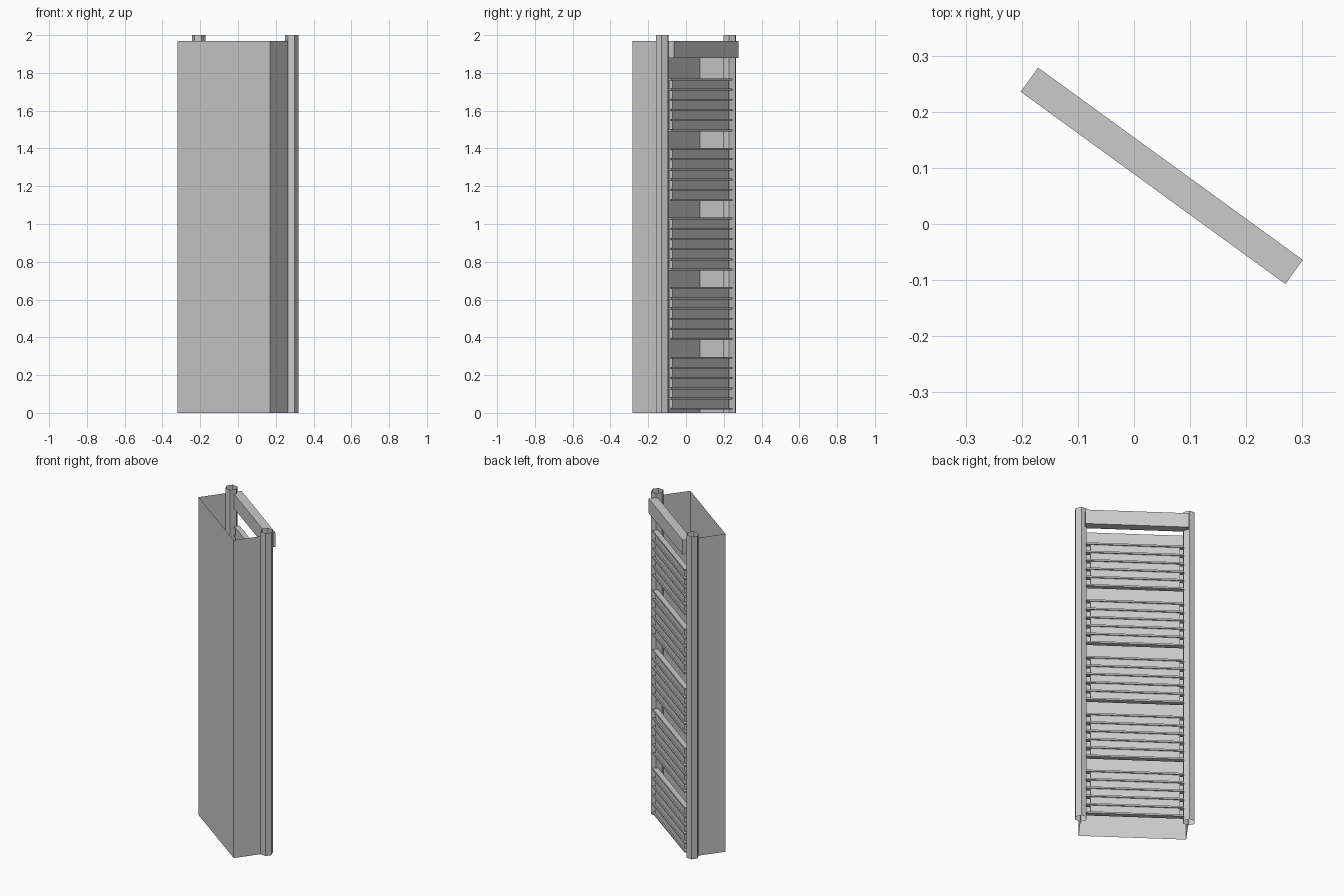
import bpy, bmesh
from math import sin, cos, pi, radians
from mathutils import Matrix

if "Cube" in bpy.data.objects:
    bpy.data.objects.remove(bpy.data.objects["Cube"])

TURN = Matrix.Rotation(radians(-36), 4, 'Z')   # whole cabinet is turned in plan


def finish(name, bm, fix_normals=True):
    if fix_normals:
        bmesh.ops.recalc_face_normals(bm, faces=bm.faces)
    bm.transform(TURN)
    mesh = bpy.data.meshes.new(name)
    bm.to_mesh(mesh)
    bm.free()
    obj = bpy.data.objects.new(name, mesh)
    bpy.context.collection.objects.link(obj)
    return obj


def box(name, x0, x1, y0, y1, z0, z1):
    bm = bmesh.new()
    m = Matrix.Translation(((x0 + x1) / 2, (y0 + y1) / 2, (z0 + z1) / 2)) \
        @ Matrix.Diagonal((x1 - x0, y1 - y0, z1 - z0, 1))
    bmesh.ops.create_cube(bm, size=1, matrix=m)
    return finish(name, bm)


def wall(name, profile, z0, z1, closed=False):
    """Thin sheet: a plan outline raised from z0 to z1, open top and bottom."""
    bm = bmesh.new()
    low = [bm.verts.new((x, y, z0)) for x, y in profile]
    high = [bm.verts.new((x, y, z1)) for x, y in profile]
    n = len(profile)
    for i in range(n if closed else n - 1):
        j = (i + 1) % n
        bm.faces.new((low[i], low[j], high[j], high[i]))
    return finish(name, bm, False)


# Open cabinet shell: two sides and the front sheet
wall("cabinet_shell", [(-0.303, 0.06), (-0.303, -0.13), (0.303, -0.13), (0.303, 0.06)], 0, 1.97)

# Hexagonal corner posts, open tubes
for side, cx in (("left", -0.305), ("right", 0.304)):
    ring = [(cx + 0.036 * sin(-k * pi / 3), 0.066 + 0.036 * cos(k * pi / 3)) for k in range(6)]
    wall(side + "_post", ring, 0, 2.0, closed=True)

# Header bar across the top
box("header_bar", -0.302, 0.281, 0.072, 0.125, 1.88, 1.97)

# Five stacks, each five drawers separated by six thin slats
for g in range(5):
    base = 0.022 + g * 0.3685
    for i in range(6):
        z = base + i * 0.054
        box("slat", -0.275, 0.275, 0.072, 0.103, z - 0.005, z + 0.005)
        if i < 5:
            box("drawer", -0.253, 0.253, 0.072, 0.0955, z + 0.005, z + 0.049)
